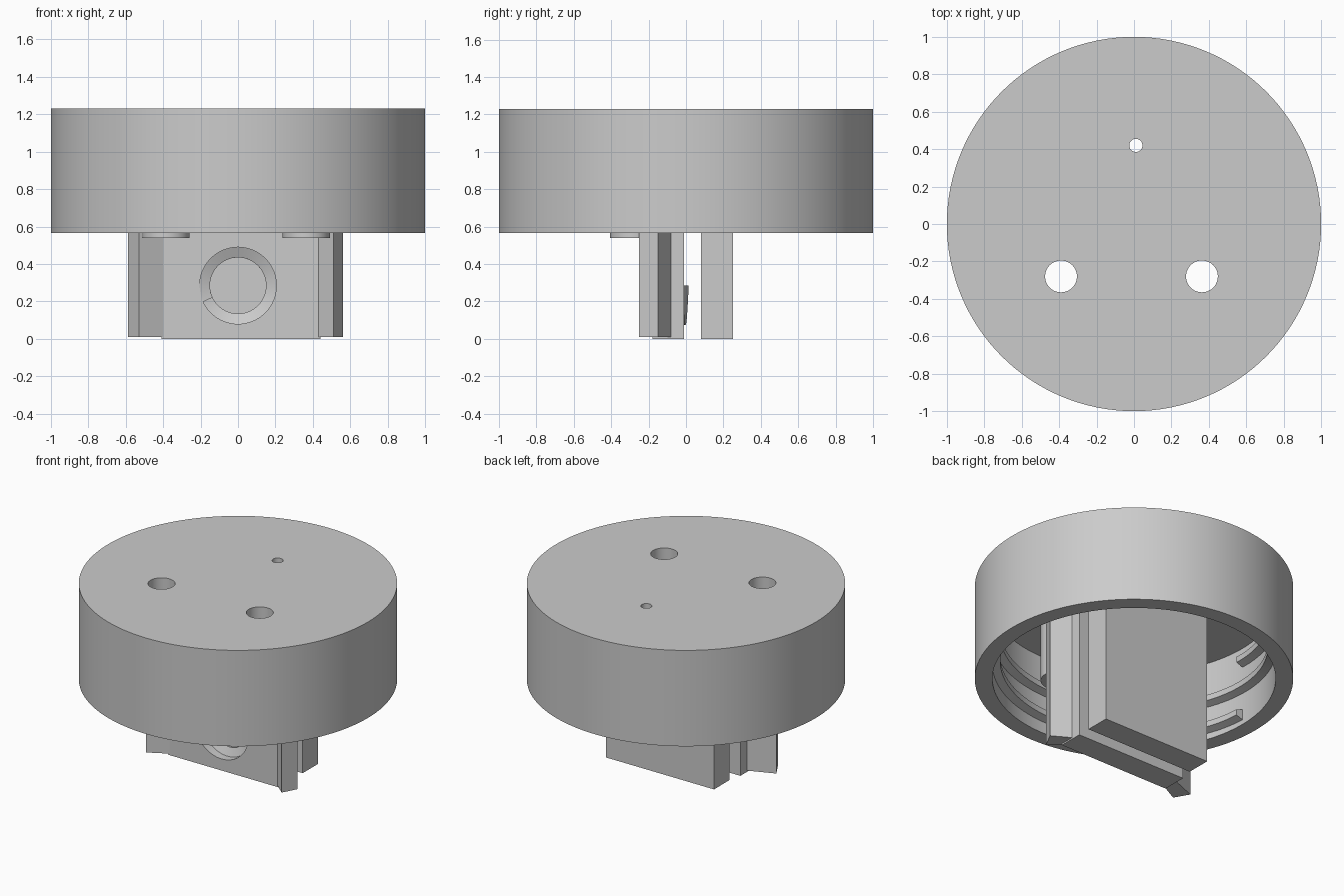
import bpy, bmesh, math
from mathutils import Vector

cube = bpy.data.objects.get("Cube")
if cube:
    bpy.data.objects.remove(cube, do_unlink=True)

grey = bpy.data.materials.new("plain_grey")
grey.use_nodes = True
grey.diffuse_color = (0.6, 0.6, 0.6, 1)
grey.node_tree.nodes["Principled BSDF"].inputs["Base Color"].default_value = (0.6, 0.6, 0.6, 1)

RIM, CEILING, TOP = 0.565, 1.115, 1.23


def finish(name, bm):
    bmesh.ops.recalc_face_normals(bm, faces=bm.faces)
    mesh = bpy.data.meshes.new(name)
    bm.to_mesh(mesh)
    bm.free()
    mesh.materials.append(grey)
    obj = bpy.data.objects.new(name, mesh)
    bpy.context.collection.objects.link(obj)
    return obj


def prism(name, outline, low, high):
    """Upright solid from a plan outline."""
    bm = bmesh.new()
    face = bm.faces.new([bm.verts.new((x, y, low)) for x, y in outline])
    side = bmesh.ops.extrude_face_region(bm, geom=[face])["geom"]
    bmesh.ops.translate(bm, vec=(0, 0, high - low),
                        verts=[v for v in side if isinstance(v, bmesh.types.BMVert)])
    return finish(name, bm)


def disc(name, x, y, radius, low, high, sides=48):
    turn = [i * math.tau / sides for i in range(sides)]
    return prism(name, [(x + radius * math.cos(a), y + radius * math.sin(a)) for a in turn], low, high)


def box(name, x0, x1, y0, y1, low, high):
    return prism(name, [(x0, y0), (x1, y0), (x1, y1), (x0, y1)], low, high)


def helix(name, place, section, start, turns, pitch, steps=64):
    """Thread ridge: section of (radius, height) swept round an axis."""
    bm = bmesh.new()
    count = round(abs(turns) * steps)
    rings = []
    for i in range(count + 1):
        t = i / count * turns
        a = start + t * math.tau
        rings.append([bm.verts.new(place(r * math.cos(a), r * math.sin(a), h + abs(t) * pitch))
                      for r, h in section])
    for one, two in zip(rings, rings[1:]):
        for j in range(len(section)):
            k = (j + 1) % len(section)
            bm.faces.new((one[j], one[k], two[k], two[j]))
    bm.faces.new(rings[0])
    bm.faces.new(rings[-1])
    return finish(name, bm)


def cut(obj, cutters):
    for c in cutters:
        mod = obj.modifiers.new("cut", "BOOLEAN")
        mod.operation, mod.solver, mod.object = "DIFFERENCE", "EXACT", c
    graph = bpy.context.evaluated_depsgraph_get()
    graph.update()
    mesh = bpy.data.meshes.new_from_object(obj.evaluated_get(graph))
    obj.modifiers.clear()
    obj.data = mesh


# Cap shell with its cavity, plus two bosses, all drilled through
cap = disc("cap", 0, 0, 1, RIM, TOP, 128)
cavity = disc("cavity_cutter", 0, 0, 0.89, RIM - 0.2, CEILING, 128)
drills = [disc("drill_cutter", x, y, r, 0.3, 1.5)
          for x, y, r in ((-0.39, -0.28, 0.085), (0.363, -0.28, 0.085), (0.01, 0.42, 0.035))]
bosses = [disc(side + "_boss", x, -0.28, 0.127, 0.54, CEILING + 0.01)
          for side, x in (("right", -0.385), ("left", 0.365))]
cut(cap, [cavity] + drills)
for boss, drill in zip(bosses, drills):
    cut(boss, [drill])

# Internal cap thread
cap_thread = helix("cap_thread", lambda x, y, h: (x, y, h),
                   [(0.9, -0.04), (0.84, -0.02), (0.84, 0.02), (0.9, 0.04)],
                   math.pi, 2, 0.19, 96)
cap_thread.location.z = 0.635

# Back plate, front plate and the flared wings of the front plate
box("back_plate", -0.39, 0.44, 0.08, 0.25, 0, CEILING + 0.01)
front_plate = box("front_plate", -0.41, 0.44, -0.18, -0.01, 0, CEILING + 0.01)
prism("left_wing", [(0.43, -0.18), (0.51, -0.25), (0.562, -0.15), (0.44, -0.08)], 0.01, CEILING + 0.01)
prism("right_wing", [(-0.4, -0.18), (-0.53, -0.25), (-0.588, -0.15), (-0.41, -0.08)], 0.01, CEILING + 0.01)

# Threaded round opening through the front plate
bore = disc("bore_cutter", 0, 0, 0.205, -0.3, 0.3, 64)
bore.rotation_euler.x = math.pi / 2
bore.location = (0, -0.1, 0.285)
bpy.context.view_layer.update()
cut(front_plate, [bore])
bore_thread = helix("bore_thread", lambda x, z, h: (x, h, z),
                    [(0.21, -0.03), (0.15, -0.005), (0.15, 0.005), (0.21, 0.03)],
                    math.radians(205), -2.07, 0.065)
bore_thread.location = (0, -0.15, 0.285)

for helper in [cavity, bore] + drills:
    bpy.data.objects.remove(helper, do_unlink=True)

# Smooth the round parts, keeping their edges sharp
bpy.ops.object.select_all(action="DESELECT")
for obj in [cap, cap_thread, front_plate, bore_thread] + bosses:
    obj.select_set(True)
bpy.context.view_layer.objects.active = cap
bpy.ops.object.shade_smooth_by_angle(angle=math.radians(30))
